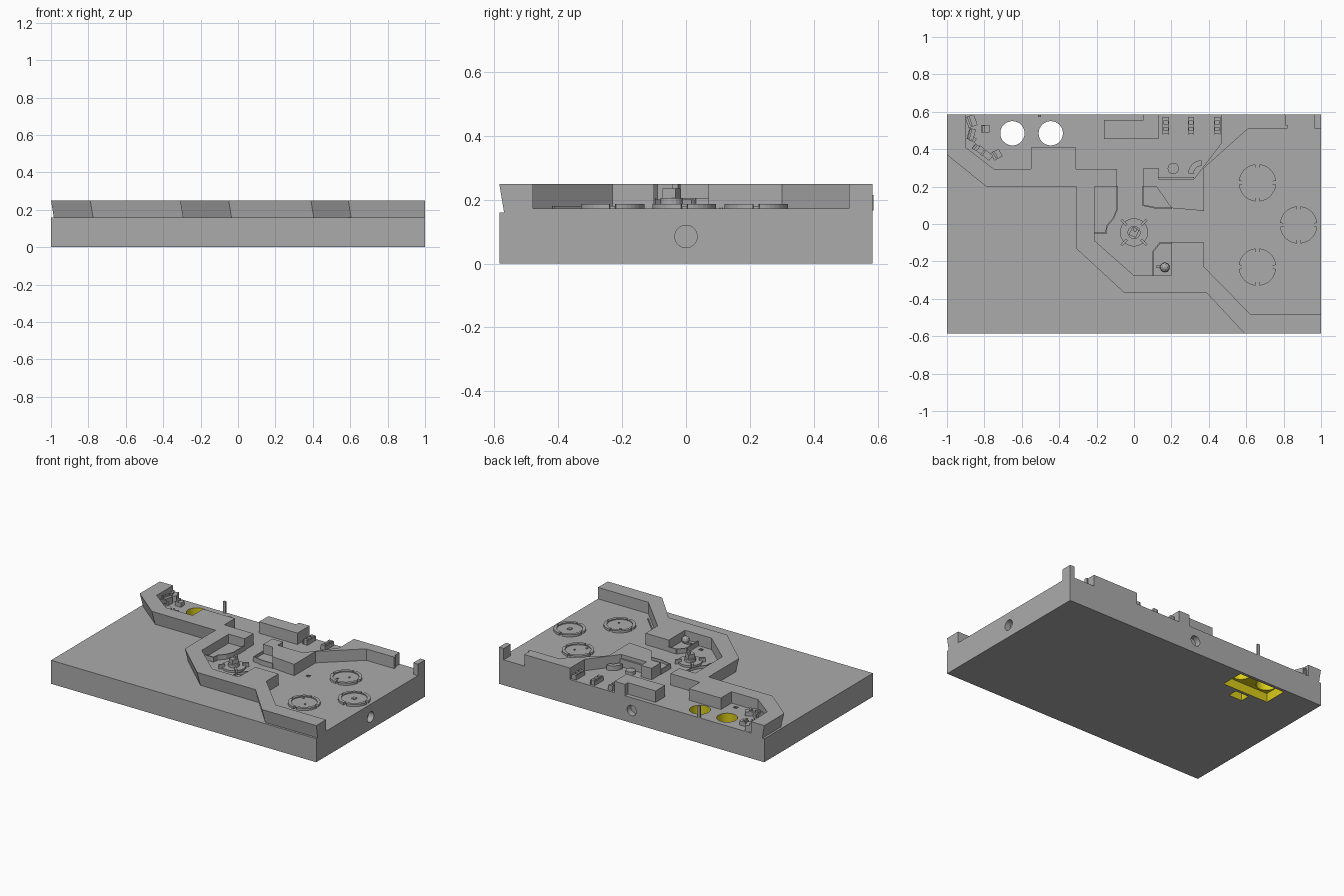
import bpy, bmesh, math
from mathutils import Matrix, Vector

old = bpy.data.objects.get("Cube")
if old:
    bpy.data.objects.remove(old, do_unlink=True)


def material(name, rgb):
    m = bpy.data.materials.new(name)
    m.use_nodes = True
    m.diffuse_color = (*rgb, 1)
    m.node_tree.nodes["Principled BSDF"].inputs["Base Color"].default_value = (*rgb, 1)
    return m


GREY = material("stone grey", (0.41, 0.41, 0.41))
YELLOW = material("shaft yellow", (0.7, 0.6, 0.01))
BASE_TOP, FLOOR, TOP = 0.16, 0.172, 0.25


def finish(name, bm, yellow=False):
    bmesh.ops.recalc_face_normals(bm, faces=bm.faces)
    me = bpy.data.meshes.new(name)
    for f in bm.faces:
        f.material_index = int(yellow)
    bm.to_mesh(me)
    bm.free()
    me.materials.append(GREY)
    me.materials.append(YELLOW)
    ob = bpy.data.objects.new(name, me)
    bpy.context.collection.objects.link(ob)
    return ob


def prism(name, pts, z0, z1, low=None, yellow=False):
    """Upright solid over an outline; low gives a different bottom outline."""
    bm = bmesh.new()
    b = [bm.verts.new((x, y, z0)) for x, y in (low or pts)]
    t = [bm.verts.new((x, y, z1)) for x, y in pts]
    bm.faces.new(b[::-1])
    bm.faces.new(t)
    n = len(pts)
    for i in range(n):
        j = (i + 1) % n
        bm.faces.new((b[i], b[j], t[j], t[i]))
    return finish(name, bm, yellow)


def rect(x0, x1, y0, y1):
    return [(x0, y0), (x1, y0), (x1, y1), (x0, y1)]


def arc(cx, cy, r, a0, a1, n):
    return [(cx + r * math.cos(a0 + (a1 - a0) * i / n),
             cy + r * math.sin(a0 + (a1 - a0) * i / n)) for i in range(n + 1)]


def circle(cx, cy, r, n=32):
    return arc(cx, cy, r, 0, math.tau, n)[:-1]


def block(name, cx, cy, sx, sy, z0, z1, turn=0):
    c, s = math.cos(math.radians(turn)), math.sin(math.radians(turn))
    pts = [(cx + x * c - y * s, cy + x * s + y * c)
           for x, y in rect(-sx / 2, sx / 2, -sy / 2, sy / 2)]
    return prism(name, pts, z0, z1)


def rail(name, path, z0, z1, thick=0.007):
    for a, b in zip(path, path[1:]):
        d = Vector(b) - Vector(a)
        m = (Vector(a) + Vector(b)) / 2
        block(name, m.x, m.y, d.length + thick, thick, z0, z1,
              math.degrees(math.atan2(d.y, d.x)))


def side_cylinder(name, centre, axis, r, depth):
    bm = bmesh.new()
    rot = Matrix.Rotation(math.pi / 2, 4, axis)
    bmesh.ops.create_cone(bm, cap_ends=True, segments=32, radius1=r, radius2=r,
                          depth=depth, matrix=Matrix.Translation(centre) @ rot)
    return finish(name, bm)


# Base slab and raised floor
base = prism("base_slab", rect(-1, 1, -0.585, 0.585), 0, BASE_TOP)
outer = [(-1, .585), (-1, .37), (-.79, .2), (-.31, .2), (-.31, -.13),
         (-.05, -.37), (.39, -.37), (.59, -.585), (1, -.585)]
outer_low = [(min(1, x + .015), min(.585, y + .015)) for x, y in outer]
floor = prism("inner_floor", outer_low + [(1, .585)], BASE_TOP - .005, FLOOR)

# Twin shafts with a chamber and hatch below, and the side pipe sockets
SHAFTS = [(-.65, .485), (-.445, .485)]
cutters = [prism("shaft_cutter", circle(x, y, .065), .04, .3, yellow=True)
           for x, y in SHAFTS]
cutters.append(prism("chamber_cutter", rect(-.72, -.375, .405, .565), -.05, .06, yellow=True))
cutters.append(prism("hatch_cutter", rect(-.59, -.49, .32, .385), -.05, .05, yellow=True))
cutters.append(side_cylinder("right_socket_cutter", (1, 0, .085), 'Y', .035, .08))
cutters.append(side_cylinder("back_socket_cutter", (0, .585, .085), 'X', .035, .08))
for ob, tools in ((base, cutters), (floor, cutters[:2])):
    for c in tools:
        c.hide_render = True
        mod = ob.modifiers.new(c.name, 'BOOLEAN')
        mod.operation, mod.solver, mod.object = 'DIFFERENCE', 'EXACT', c
        mod.material_mode = 'TRANSFER'
dg = bpy.context.evaluated_depsgraph_get()
for ob in (base, floor):
    baked = bpy.data.meshes.new_from_object(ob.evaluated_get(dg))
    ob.modifiers.clear()
    ob.data = baked
for c in cutters:
    bpy.data.objects.remove(c, do_unlink=True)

# Main wall, leaning outward on its outer side
inner = [(1, -.48), (.62, -.48), (.375, -.23), (.375, -.1), (.2, -.1), (.2, -.275),
         (0, -.275), (-.21, -.09), (-.21, .2), (-.09, .2), (-.09, .295), (-.31, .295),
         (-.31, .41), (-.55, .41), (-.55, .295), (-.75, .295), (-.9, .41), (-.9, .585)]
prism("main_wall", outer + inner, BASE_TOP, TOP, outer_low + inner)

# Rear dividing wall, rear block and corner post
prism("dividing_wall",
      [(.05, .3), (.05, .2), (.12, .2), (.2, .085), (.375, .07), (.375, .3), (.61, .51),
       (.81, .51), (.81, .585), (.465, .585), (.465, .43), (.32, .24), (.13, .24), (.13, .3)],
      FLOOR - .005, TOP)
prism("rear_block", [(-.16, .455), (.13, .455), (.13, .585), (.05, .585), (.05, .555),
                     (-.16, .555)], FLOOR - .005, TOP)
prism("corner_post", [(.965, .51), (1, .51), (1, .585), (.965, .585)], FLOOR - .005, TOP)
block("door_jamb", .815, .52, .012, .02, FLOOR, TOP)
block("rear_pole", -.505, .578, .018, .012, FLOOR, TOP)

# Landing discs with notched rings
for x, y in ((.66, .22), (.66, -.23), (.88, -.005)):
    prism("landing_disc", circle(x, y, .082), FLOOR - .005, .18)
    for k in range(4):
        a = k * math.pi / 2 + .1
        b = a + math.pi / 2 - .2
        prism("landing_ring", arc(x, y, .1, a, b, 8) + arc(x, y, .08, b, a, 8), FLOOR - .005, .187)
block("disc_hatch", .88, -.005, .025, .025, .18, .186)
for x, y in ((.68, .23), (.63, .17), (.62, -.18), (.68, -.25)):
    block("disc_stud", x, y, .01, .01, .18, .186)

# Round table with four prongs and a central projector
prism("table_disc", circle(0, -.045, .075), FLOOR - .005, .185)
prism("table_core", circle(0, -.045, .035, 16), .185, .205)
block("projector", 0, -.045, .04, .045, .205, .235, -25)
block("projector_cap", 0.005, -.03, .02, .02, .235, .25, -25)
for k in range(4):
    a = math.radians(45 + 90 * k)
    block("table_prong", .075 * math.cos(a), -.045 + .075 * math.sin(a),
          .04, .014, FLOOR, .2, 45 + 90 * k)

# Control desks with rails along their edges
left_edge = [(-.09, .2), (-.09, .08), (-.11, .03), (-.145, -.01), (-.15, -.05), (-.21, -.05)]
prism("left_desk", [(-.21, .2), (-.21, -.05)] + left_edge[:-1][::-1], FLOOR - .005, .188)
rail("left_desk_rail", left_edge, FLOOR, .205)
front_edge = [(.1, -.275), (.1, -.15), (.14, -.1), (.2, -.1)]
prism("front_desk", front_edge + [(.2, -.275)], FLOOR - .005, .188)
rail("front_desk_rail", front_edge, FLOOR, .205)
rear_edge = [(.05, .2), (.05, .1), (.12, .085), (.2, .085)]
prism("rear_desk", rear_edge + [(.12, .2)], FLOOR - .005, .188)
rail("rear_desk_rail", rear_edge, FLOOR, .205)
bm = bmesh.new()
bmesh.ops.create_icosphere(bm, subdivisions=2, radius=.026,
                           matrix=Matrix.Translation((.165, -.232, .212)))
finish("globe", bm)
block("globe_stand", .14, -.228, .04, .012, .188, .2)
rail("diagonal_trim", [(.4, -.235), (.575, -.413)], FLOOR, .18)

# Rear room: racks, counter, curved couch and stool
for x in (.17, .305, .445):
    for dx in (-.014, .014):
        block("rack_post", x + dx, .525, .006, .095, FLOOR, .2)
    for y in (.49, .525, .56):
        block("rack_shelf", x, y, .03, .018, FLOOR, .205)
block("counter", .22, .243, .2, .018, FLOOR, .225)
block("counter_end", .125, .255, .01, .03, FLOOR, .225)
prism("stool", circle(.21, .297, .03, 20), FLOOR - .005, .195)
prism("couch", arc(.36, .27, .07, math.pi / 2, math.pi, 8)
      + arc(.36, .27, .04, math.pi, math.pi / 2, 8), FLOOR - .005, .205)

# Corner room furniture
for x, y, w, d, h, t in ((-.87, .55, .05, .06, .215, 20), (-.87, .48, .035, .06, .22, -15),
                         (-.795, .508, .045, .04, .2, 0), (-.865, .455, .04, .025, .2, -30),
                         (-.8, .38, .09, .035, .215, -38), (-.735, .37, .05, .045, .2, 30),
                         (-.845, .41, .03, .03, .225, -38)):
    block("corner_furniture", x, y, w, d, FLOOR - .005, h, t)
    block("furniture_back", x - .008, y, .012, d * .9, FLOOR, h + .012, t)

# Small floor vents
for x, y in ((.05, -.235), (.45, .115), (-.61, .335)):
    for k in (-1, 0, 1):
        block("floor_vent", x, y + k * .008, .025, .003, FLOOR - .002, .176)
